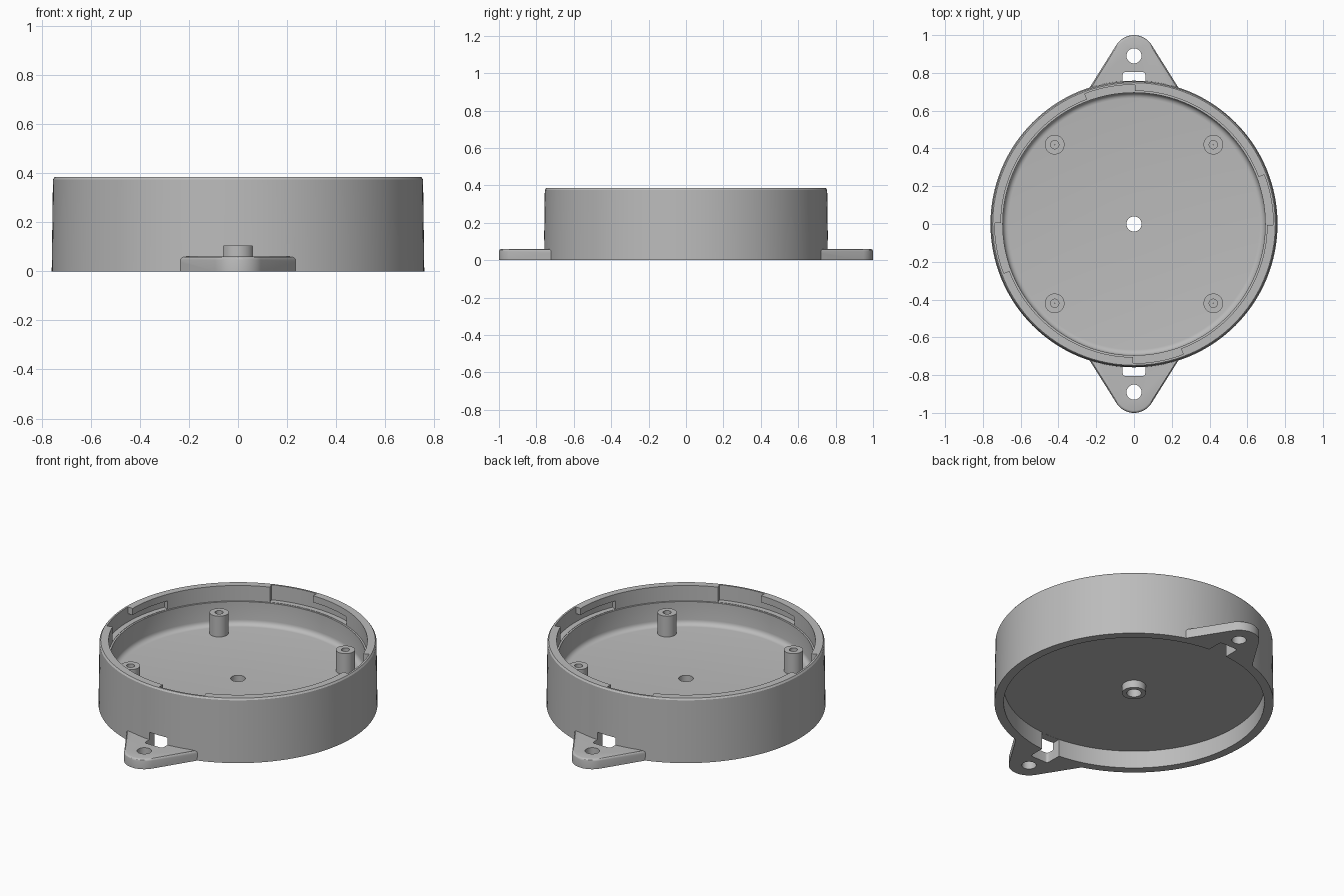
import bpy, bmesh
from math import cos, sin, radians, tau, pi

cube = bpy.data.objects.get("Cube")
if cube:
    bpy.data.objects.remove(cube, do_unlink=True)

grey = bpy.data.materials.new("plain grey")
grey.use_nodes = True
colour = (0.5, 0.5, 0.5, 1)
grey.diffuse_color = colour
grey.node_tree.nodes["Principled BSDF"].inputs["Base Color"].default_value = colour


def finish(name, bm):
    bmesh.ops.recalc_face_normals(bm, faces=bm.faces)
    mesh = bpy.data.meshes.new(name)
    bm.to_mesh(mesh)
    bm.free()
    mesh.materials.append(grey)
    ob = bpy.data.objects.new(name, mesh)
    bpy.context.collection.objects.link(ob)
    return ob


def lathe(name, profile, sides=128, centre=(0, 0)):
    """Revolve a closed (radius, z) loop around a vertical axis."""
    bm = bmesh.new()
    rings = [[bm.verts.new((centre[0] + r * cos(tau * i / sides),
                            centre[1] + r * sin(tau * i / sides), z))
              for r, z in profile] for i in range(sides)]
    n = len(profile)
    for i in range(sides):
        a, b = rings[i], rings[(i + 1) % sides]
        for j in range(n):
            k = (j + 1) % n
            bm.faces.new((a[j], b[j], b[k], a[k]))
    return finish(name, bm)


def prism(name, outline, z0, z1, round_top=0):
    """Extrude an outline upward, optionally rounding its upper edge."""
    bm = bmesh.new()
    base = bm.faces.new([bm.verts.new((x, y, z0)) for x, y in outline])
    out = bmesh.ops.extrude_face_region(bm, geom=[base])["geom"]
    for v in out:
        if isinstance(v, bmesh.types.BMVert):
            v.co.z = z1
    if round_top:
        edges = [e for e in bm.edges if all(v.co.z == v.co.z and abs(v.co.z - z1) < 1e-5
                                            for v in e.verts)]
        bmesh.ops.bevel(bm, geom=edges, offset=round_top, segments=3,
                        profile=0.5, affect='EDGES')
    return finish(name, bm)


def arc(r, a0, a1, steps, centre=(0, 0)):
    return [(centre[0] + r * cos(radians(a0 + (a1 - a0) * i / steps)),
             centre[1] + r * sin(radians(a0 + (a1 - a0) * i / steps)))
            for i in range(steps + 1)]


def circle(r, centre, sides=32):
    return arc(r, 0, 360 - 360 / sides, sides - 1, centre)


def combine(target, tool, operation):
    mod = target.modifiers.new("combine", 'BOOLEAN')
    mod.operation, mod.solver, mod.object = operation, 'EXACT', tool
    bpy.context.view_layer.objects.active = target
    bpy.ops.object.modifier_apply(modifier=mod.name)
    bpy.data.objects.remove(tool, do_unlink=True)


# Round case: raised floor, recess and centre boss beneath, drilled centre
FLOOR, CEILING = 0.155, 0.105
fillet = [(0.665 + 0.03 * sin(t * pi / 10), FLOOR + 0.03 - 0.03 * cos(t * pi / 10))
          for t in range(6)]
case = lathe("case", [(0.04, 0.06), (0.065, 0.06), (0.065, CEILING), (0.71, CEILING),
                      (0.71, 0), (0.76, 0), (0.755, 0.375), (0.748, 0.385),
                      (0.705, 0.385), (0.705, 0.293), (0.695, 0.293)]
             + fillet[::-1] + [(0.04, FLOOR)])

# Mounting ears with screw hole and strap slot, front and back
for s in (-1, 1):
    tip = (0, 0.89)
    outline = [(0.235, 0.722)] + arc(0.11, 32, 148, 20, tip) + [(-0.235, 0.722)]
    ear = prism("mounting_ear", [(x, s * y) for x, y in outline], 0, 0.06, 0.013)
    combine(case, ear, 'UNION')
    hole = prism("screw_hole", circle(0.04, (0, s * 0.89)), -0.1, 0.2)
    combine(case, hole, 'DIFFERENCE')
    slot = ([(-0.06, 0.69), (0.06, 0.69)] + arc(0.015, 0, 90, 4, (0.045, 0.79))
            + arc(0.015, 90, 180, 4, (-0.045, 0.79)))
    cutter = prism("strap_slot", [(x, s * y) for x, y in slot], -0.1, CEILING - 0.001)
    combine(case, cutter, 'DIFFERENCE')

# Four twist-lock notches, each open at the top and leading into a side groove
for q in range(0, 360, 90):
    for a0, a1, z0, z1 in ((-0.5, 20.7, 0.295, 0.5), (-22, 1, 0.295, 0.345)):
        outline = arc(0.68, q + a0, q + a1, 12) + arc(0.737, q + a1, q + a0, 12)
        combine(case, prism("lock_notch", outline, z0, z1), 'DIFFERENCE')

# Screw posts with blind holes
posts = []
for x in (-0.42, 0.42):
    for y in (-0.42, 0.42):
        posts.append(lathe("screw_post", [(0.001, 0.18), (0.022, 0.18), (0.022, 0.28),
                                          (0.052, 0.28), (0.052, 0.15), (0.001, 0.15)],
                           32, (x, y)))

# Smooth shading with crisp edges
bpy.ops.object.select_all(action='DESELECT')
for ob in [case] + posts:
    ob.select_set(True)
bpy.context.view_layer.objects.active = case
bpy.ops.object.shade_smooth_by_angle(angle=radians(30))
